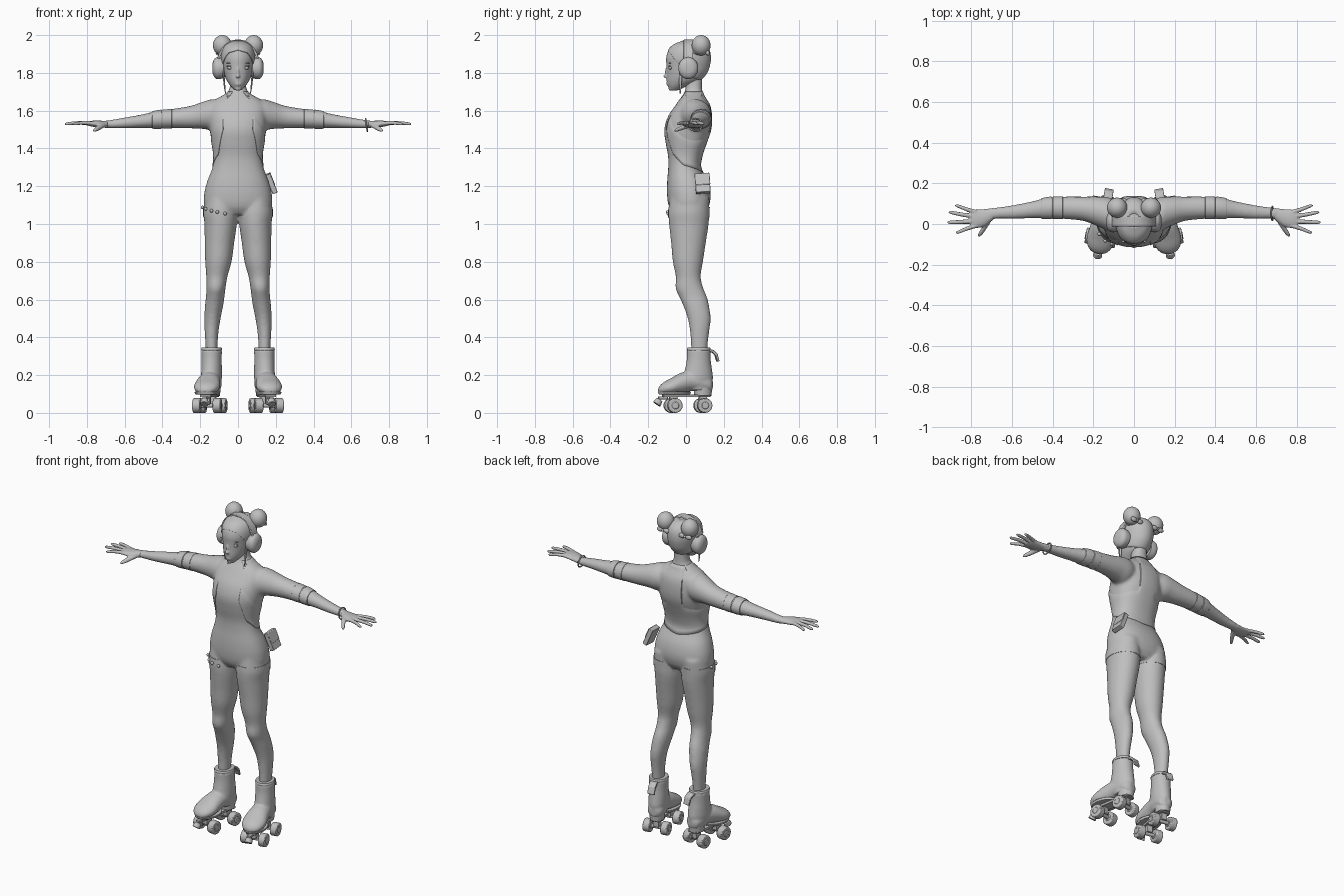
import bpy, bmesh, math
from mathutils import Matrix, Vector

if "Cube" in bpy.data.objects:
    bpy.data.objects.remove(bpy.data.objects["Cube"])

grey = bpy.data.materials.new("plain_grey")
grey.diffuse_color = (0.52, 0.52, 0.52, 1)
grey.use_nodes = True
grey.node_tree.nodes["Principled BSDF"].inputs["Base Color"].default_value = grey.diffuse_color
AX = {"x": lambda a, b, t: (t, a, b), "y": lambda a, b, t: (a, t, b), "z": lambda a, b, t: (a, b, t)}


def at(secs, t):
    """Smoothly interpolated section (centre a, b, radius a, b) at t."""
    s = sorted(secs)
    i = max(0, min(len(s) - 2, sum(1 for q in s if q[0] <= t) - 1))
    slope = lambda j, k: (s[min(j + 1, len(s) - 1)][k] - s[max(j - 1, 0)][k]) / (s[min(j + 1, len(s) - 1)][0] - s[max(j - 1, 0)][0])
    h = s[i + 1][0] - s[i][0]
    u = (t - s[i][0]) / h
    return [(2*u**3 - 3*u**2 + 1) * s[i][k] + (u**3 - 2*u*u + u) * h * slope(i, k)
            + (3*u*u - 2*u**3) * s[i + 1][k] + (u**3 - u*u) * h * slope(i + 1, k) for k in range(1, 5)]


def point(sec, ang, e=2.0, grow=0.0):
    c, s = math.cos(ang), math.sin(ang)
    p = lambda v: math.copysign(abs(v) ** (2 / e), v)
    return (sec[0] + (max(sec[2], .002) + grow) * p(c), sec[1] + (max(sec[3], .002) + grow) * p(s))


def loft(bm, secs, axis="z", n=28, e=2.0, side=1, steps=4, grow=0.0, span=None):
    """Closed skin through elliptical sections."""
    s = sorted(secs)
    ts = [a[0] + (b[0] - a[0]) * k / steps for a, b in zip(s, s[1:]) for k in range(steps)] + [s[-1][0]]
    if span:
        ts = [span[0] + (span[1] - span[0]) * k / 6 for k in range(7)]
    rings = []
    for t in ts:
        sec = at(s, t)
        ring = []
        for k in range(n):
            v = AX[axis](*point(sec, 2 * math.pi * k / n, e, grow), t)
            ring.append(bm.verts.new((v[0] * side, v[1], v[2])))
        rings.append(ring)
    for a, b in zip(rings, rings[1:]):
        for k in range(n):
            bm.faces.new((a[k], a[(k + 1) % n], b[(k + 1) % n], b[k]))
    bm.faces.new(rings[0])
    bm.faces.new(rings[-1])


def ball(bm, loc, size):
    m = Matrix.Translation(loc) @ Matrix.Diagonal((*size, 1))
    bmesh.ops.create_uvsphere(bm, u_segments=24, v_segments=14, radius=1, matrix=m)


def box(bm, loc, size, rot=Matrix()):
    bmesh.ops.create_cube(bm, size=1, matrix=Matrix.Translation(loc) @ rot @ Matrix.Diagonal((*size, 1)))


def prism(bm, pts, axis, t0, t1):
    rows = [[bm.verts.new(AX[axis](*p, t)) for p in pts] for t in (t0, t1)]
    for k in range(len(pts)):
        j = (k + 1) % len(pts)
        bm.faces.new((rows[0][k], rows[0][j], rows[1][j], rows[1][k]))
    bm.faces.new(rows[0])
    bm.faces.new(rows[1])


def cyl(bm, loc, r, depth):
    rot = Matrix.Rotation(math.pi / 2, 4, "Y")
    bmesh.ops.create_cone(bm, cap_ends=True, segments=24, radius1=r, radius2=r, depth=depth,
                          matrix=Matrix.Translation(loc) @ rot)


def finish(name, bm, mirror=False, voxel=0, smooth=4, solid=0, bevel=0, matrix=None):
    if matrix:
        bm.transform(matrix)
    bmesh.ops.recalc_face_normals(bm, faces=bm.faces)
    me = bpy.data.meshes.new(name)
    bm.to_mesh(me)
    bm.free()
    me.materials.append(grey)
    ob = bpy.data.objects.new(name, me)
    bpy.context.collection.objects.link(ob)
    bpy.ops.object.select_all(action="DESELECT")
    ob.select_set(True)
    bpy.context.view_layer.objects.active = ob
    bpy.ops.object.shade_smooth_by_angle(angle=math.radians(40))
    if bevel:
        m = ob.modifiers.new("bevel", "BEVEL")
        m.width, m.segments = bevel, 2
    if solid:
        m = ob.modifiers.new("solid", "SOLIDIFY")
        m.thickness, m.offset = solid, 0
    if mirror:
        ob.modifiers.new("mirror", "MIRROR").use_mirror_merge = False
    if voxel:
        m = ob.modifiers.new("fuse", "REMESH")
        m.mode, m.voxel_size, m.use_smooth_shade = "VOXEL", voxel, True
        m = ob.modifiers.new("soften", "SMOOTH")
        m.factor, m.iterations = 0.5, smooth
    return ob


# Sections: position, centre a, centre b, radius a, radius b
TORSO = [(1.05, 0, .015, .10, .08), (1.09, 0, .015, .172, .105), (1.15, 0, .015, .18, .115), (1.22, 0, .008, .165, .108),
         (1.30, 0, -.008, .135, .086), (1.36, 0, -.005, .128, .09), (1.43, 0, 0, .138, .108), (1.50, 0, .008, .15, .123),
         (1.57, 0, .02, .152, .115), (1.63, 0, .035, .148, .09), (1.66, 0, .036, .118, .07), (1.68, 0, .038, .083, .057),
         (1.70, 0, .04, .053, .047), (1.74, 0, .042, .042, .043), (1.82, 0, .045, .042, .043)]
ARM = [(.06, .04, 1.58, .07, .06), (.13, .05, 1.578, .082, .083), (.18, .062, 1.576, .073, .073), (.25, .075, 1.566, .06, .06),
       (.35, .08, 1.558, .055, .051), (.43, .078, 1.553, .051, .046), (.5, .07, 1.545, .042, .037),
       (.6, .058, 1.535, .034, .029), (.68, .053, 1.528, .028, .022), (.72, .045, 1.528, .03, .018)]
LEG = [(1.14, .09, .02, .085, .105), (1.06, .093, .015, .09, .108), (1.0, .092, .015, .086, .105), (.9, .098, .013, .078, .092),
       (.8, .104, .01, .07, .08), (.72, .112, .012, .056, .066), (.66, .117, .018, .051, .074), (.62, .12, .035, .049, .074),
       (.58, .125, .05, .049, .07), (.5, .135, .07, .043, .061), (.42, .14, .072, .036, .05), (.35, .14, .07, .032, .044),
       (.28, .14, .07, .03, .04)]
HEAD = [(1.708, 0, -.062, .018, .022), (1.73, 0, -.045, .039, .051), (1.76, 0, -.015, .06, .088), (1.80, 0, .003, .075, .106),
        (1.84, 0, .01, .083, .114), (1.88, 0, .012, .088, .117), (1.92, 0, .015, .082, .107), (1.95, 0, .018, .063, .08),
        (1.97, 0, .018, .026, .03)]

# Body fused from torso, arms and legs
bm = bmesh.new()
loft(bm, TORSO, e=2.3, n=40)
for s in (1, -1):
    loft(bm, ARM, "x", side=s)
    loft(bm, LEG, side=s)
finish("body", bm, voxel=.008, smooth=10)

# Hands
bm = bmesh.new()
loft(bm, [(.69, .051, 1.528, .028, .018), (.74, .03, 1.529, .043, .018), (.785, .025, 1.532, .045, .014), (.805, .025, 1.533, .036, .009)], "x")
for x0, y0, x1, y1 in ((.77, .056, .88, .09), (.78, .036, .912, .057), (.78, .013, .919, .008), (.77, -.006, .877, -.041)):
    loft(bm, [(x0, y0, 1.533, .012, .011), ((x0 + x1) / 2, (y0 + y1) / 2, 1.535, .0105, .0095),
              (x1 - .01, y1, 1.53, .008, .008), (x1, y1, 1.529, .003, .003)], "x", n=14)
loft(bm, [(.02, .715, 1.525, .018, .014), (-.02, .737, 1.51, .014, .013), (-.052, .757, 1.497, .011, .009), (-.063, .764, 1.492, .004, .004)], "y", n=14)
finish("hand", bm, mirror=True, voxel=.004, smooth=3)


# Open garment shells that follow the body sections, sinking in around the arm roots
def shell(name, secs, lo, hi, gap, grow, e, solid, arms=False, cols=64, rows=22):
    bm = bmesh.new()
    grid = []
    for i in range(cols + 1):
        d = gap + (360 - 2 * gap) * i / cols
        f = min(d, 360 - d)
        low = next(a[1] + (b[1] - a[1]) * (f - a[0]) / (b[0] - a[0]) for a, b in zip(lo, lo[1:]) if f <= b[0] + 1e-6)
        col = []
        for k in range(rows + 1):
            z = low + (hi - low) * k / rows
            x, y = point(at(secs, z), math.radians(d - 90), e, grow)
            if arms and abs(x) > .06:
                q = math.hypot((y - .05) / .082, (z - 1.578) / .083)
                sink = max(0, min(1, (1.75 - q) / .4)) * .012
                x, y = point(at(secs, z), math.radians(d - 90), e, grow - sink)
            col.append(bm.verts.new((x, y, z)))
        grid.append(col)
    for a, b in zip(grid, grid[1:]):
        for k in range(rows):
            bm.faces.new((a[k], b[k], b[k + 1], a[k + 1]))
    bmesh.ops.remove_doubles(bm, verts=bm.verts, dist=.0001)
    return finish(name, bm, solid=solid)


shell("jacket", TORSO, [(28, 1.50), (50, 1.37), (90, 1.31), (180, 1.27)], 1.70, 28, .001, 2.3, .004, arms=True)
shell("hair_cap", HEAD, [(0, 1.92), (35, 1.905), (65, 1.85), (95, 1.78), (180, 1.755)], 1.969, 0, .001, 2, .004)

# Rolled sleeves and shorts hems
bm = bmesh.new()
loft(bm, ARM, "x", grow=.0015, span=(.35, .40))
loft(bm, ARM, "x", grow=.003, span=(.405, .455))
finish("sleeve_cuff", bm, mirror=True, bevel=.002)
bm = bmesh.new()
loft(bm, LEG, grow=.002, span=(1.035, 1.09))
finish("shorts_hem", bm, mirror=True)

# Head with nose, lips and chin
bm = bmesh.new()
loft(bm, HEAD, n=36)
ball(bm, (0, -.105, 1.783), (.011, .015, .010))
ball(bm, (0, -.101, 1.805), (.007, .011, .026))
ball(bm, (0, -.094, 1.744), (.019, .010, .005))
ball(bm, (0, -.092, 1.736), (.016, .011, .005))
ball(bm, (0, -.08, 1.717), (.017, .013, .012))
finish("head", bm, voxel=.0045, smooth=3)
bm = bmesh.new()
ball(bm, (.041, -.083, 1.826), (.016, .009, .008))
ball(bm, (.042, -.086, 1.836), (.019, .006, .003))
ball(bm, (.042, -.085, 1.852), (.021, .006, .003))
finish("eye_and_brow", bm, mirror=True)

# Hair buns with ties, and loose side strands
bm = bmesh.new()
ball(bm, (.083, .08, 1.946), (.05, .05, .054))
ball(bm, (.068, .065, 1.915), (.036, .036, .022))
for dx in (-.022, .022):
    ball(bm, (.075 + dx, .115, 1.905), (.021, .011, .014))
ball(bm, (.075, .118, 1.905), (.008, .01, .008))
finish("hair_bun", bm, mirror=True)
bm = bmesh.new()
loft(bm, [(1.69, .066, -.03, .002, .003), (1.73, .071, -.03, .004, .006), (1.80, .077, -.028, .005, .009), (1.88, .081, -.022, .005, .01)], n=12)
finish("side_strand", bm, mirror=True)

# Headphones
bm = bmesh.new()
arc = [math.pi * k / 28 for k in range(29)]
ring = lambda r, h: [(r * math.cos(a), 1.85 + h * math.sin(a)) for a in arc]
prism(bm, ring(.112, .127) + ring(.098, .113)[::-1], "y", -.012, .038)
finish("headband", bm, bevel=.003)
bm = bmesh.new()
loft(bm, [(.078, .012, 1.825, .05, .053), (.09, .012, 1.825, .052, .056), (.11, .012, 1.825, .052, .058),
          (.125, .012, 1.825, .044, .048), (.134, .012, 1.825, .026, .028), (.136, .012, 1.825, .01, .01)], "x")
finish("ear_cup", bm, mirror=True)

# Hip pouch with flap
rot = Matrix.Rotation(math.radians(-22), 4, "Y") @ Matrix.Rotation(math.radians(4), 4, "X")
hip = Vector((.176, .088, 1.215))
bm = bmesh.new()
box(bm, hip, (.028, .078, .108), rot)
box(bm, hip + rot @ Vector((.014, 0, .02)), (.006, .08, .066), rot)
finish("hip_pouch", bm, bevel=.004)

# Thigh studs and bracelet
bm = bmesh.new()
for deg, z in ((0, 1.088), (-35, 1.08), (-60, 1.07), (-80, 1.063), (-105, 1.055)):
    x, y = point(at(LEG, z), math.radians(deg), 2, .006)
    ball(bm, (-x, y, z), (.009, .009, .009))
finish("thigh_studs", bm)
bpy.ops.mesh.primitive_torus_add(major_radius=.034, minor_radius=.004, major_segments=32, minor_segments=8,
                                 location=(.68, .052, 1.525), rotation=(0, math.radians(82), 0))
bracelet = bpy.context.object
bracelet.name = "bracelet"
bracelet.data.materials.append(grey)
bpy.ops.object.shade_smooth()

# Roller skates, built straight then turned out
FOOT = Matrix.Translation((.146, .03, 0)) @ Matrix.Rotation(math.radians(10), 4, "Z") @ Matrix.Translation((0, -.03, 0))
bm = bmesh.new()
loft(bm, [(.12, 0, .07, .042, .06), (.18, 0, .061, .054, .083), (.22, 0, .066, .054, .074), (.28, 0, .068, .053, .064), (.335, 0, .068, .054, .062)])
loft(bm, [(.142, 0, .15, .02, .025), (.125, 0, .15, .042, .045), (.07, 0, .165, .052, .05), (.02, 0, .168, .056, .054), (-.03, 0, .156, .063, .055),
          (-.08, 0, .14, .069, .044), (-.12, 0, .13, .057, .032), (-.142, 0, .122, .034, .02), (-.15, 0, .12, .012, .006)], "y")
finish("boot", bm, mirror=True, voxel=.006, matrix=FOOT)
bm = bmesh.new()
loft(bm, [(.330, 0, .068, .054, .062), (.338, 0, .068, .055, .063), (.346, 0, .068, .052, .060)])
finish("boot_rim", bm, mirror=True, matrix=FOOT)
bm = bmesh.new()
prism(bm, [(.115, .338), (.145, .333), (.165, .315), (.176, .275), (.166, .27), (.155, .305), (.14, .32), (.115, .325)], "x", -.022, .022)
finish("pull_tab", bm, mirror=True, bevel=.003, matrix=FOOT)
bm = bmesh.new()
loft(bm, [(.098, 0, -.062, .064, .084), (.112, 0, -.062, .068, .088)], steps=1)
loft(bm, [(.09, 0, .09, .04, .046), (.14, 0, .09, .044, .05)], steps=1)
box(bm, (0, 0, .09), (.06, .25, .014))
finish("sole_plate", bm, mirror=True, bevel=.002, matrix=FOOT)
bm = bmesh.new()
for y in (-.07, .09):
    box(bm, (0, y, .066), (.036, .04, .045))
    cyl(bm, (0, y, .039), .011, .155)
finish("truck", bm, mirror=True, bevel=.003, matrix=FOOT)
bm = bmesh.new()
for y in (-.07, .09):
    for x in (-.055, .055):
        cyl(bm, (x, y, .039), .039, .041)
        cyl(bm, (x, y, .039), .02, .046)
finish("wheel", bm, mirror=True, bevel=.005, matrix=FOOT)
bm = bmesh.new()
tilt = Matrix.Translation((0, -.15, .058)) @ Matrix.Rotation(math.radians(-35), 4, "X")
bmesh.ops.create_cone(bm, cap_ends=True, segments=20, radius1=.023, radius2=.018, depth=.03, matrix=tilt)
box(bm, (0, -.125, .08), (.024, .05, .016))
finish("toe_stop", bm, mirror=True, bevel=.003, matrix=FOOT)
